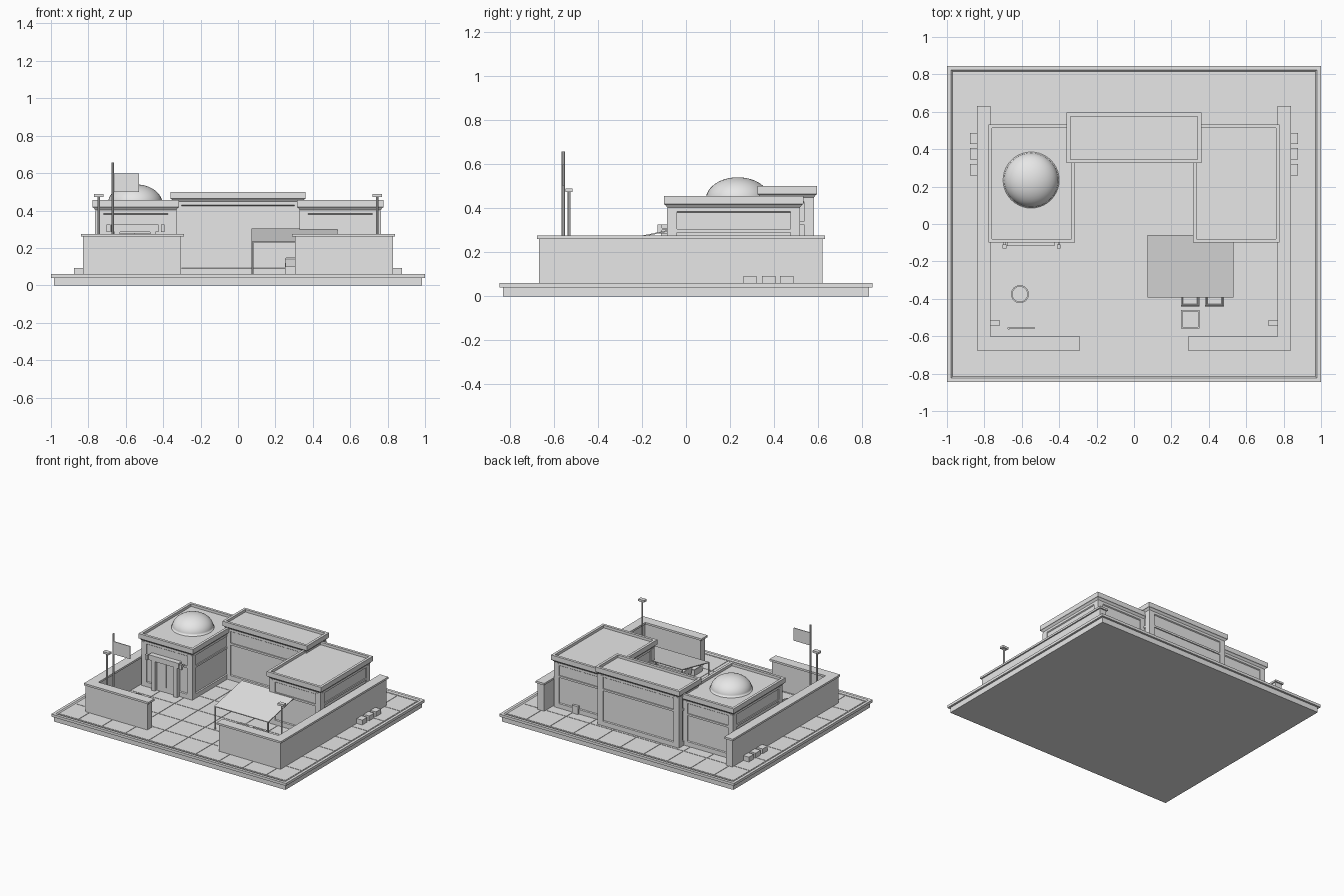
import bpy, bmesh, math
from mathutils import Vector

cube = bpy.data.objects.get("Cube")
if cube:
    bpy.data.objects.remove(cube)

stone = bpy.data.materials.new("pale_grey_stone")
stone.use_nodes = True
GREY = (0.8, 0.8, 0.8, 1)
stone.diffuse_color = GREY
stone.node_tree.nodes["Principled BSDF"].inputs["Base Color"].default_value = GREY


def finish(name, bm):
    bmesh.ops.recalc_face_normals(bm, faces=bm.faces)
    mesh = bpy.data.meshes.new(name)
    bm.to_mesh(mesh)
    bm.free()
    mesh.materials.append(stone)
    obj = bpy.data.objects.new(name, mesh)
    bpy.context.collection.objects.link(obj)
    return obj


def add_box(bm, x0, x1, y0, y1, z0, z1):
    verts = bmesh.ops.create_cube(bm, size=1)["verts"]
    for v in verts:
        v.co = Vector(((x0 + x1) / 2 + v.co.x * (x1 - x0),
                       (y0 + y1) / 2 + v.co.y * (y1 - y0),
                       (z0 + z1) / 2 + v.co.z * (z1 - z0)))


def boxes(name, *items):
    bm = bmesh.new()
    for item in items:
        add_box(bm, *item)
    return finish(name, bm)


def loft(name, x0, x1, y0, y1, profile):
    """Stack rectangles; each profile entry is (inset, height)."""
    bm = bmesh.new()
    rings = [[bm.verts.new(p) for p in ((x0 + i, y0 + i, z), (x1 - i, y0 + i, z),
                                        (x1 - i, y1 - i, z), (x0 + i, y1 - i, z))]
             for i, z in profile]
    for a, b in zip(rings, rings[1:]):
        for k in range(4):
            n = (k + 1) % 4
            bm.faces.new((a[k], a[n], b[n], b[k]))
    bm.faces.new(rings[0])
    bm.faces.new(rings[-1])
    return finish(name, bm)


def lathe(name, x, y, profile, sides=24, smooth=False):
    """Turn a (radius, height) profile around a vertical axis."""
    bm = bmesh.new()
    pts = [bm.verts.new((r, 0, z)) for r, z in profile]
    edges = [bm.edges.new(p) for p in zip(pts, pts[1:])]
    bmesh.ops.spin(bm, geom=pts + edges, axis=(0, 0, 1), cent=(0, 0, 0),
                   angle=2 * math.pi, steps=sides)
    bmesh.ops.remove_doubles(bm, verts=bm.verts, dist=0.0005)
    bmesh.ops.translate(bm, verts=bm.verts, vec=(x, y, 0))
    obj = finish(name, bm)
    if smooth:
        for p in obj.data.polygons:
            p.use_smooth = True
    return obj


def sided(s, a, b):
    return tuple(sorted((s * a, s * b)))


# Base slab with an overhanging lip and a sunken floor
FLOOR = 0.052
loft("base", -1, 1, -0.845, 0.845,
     [(0.015, 0), (0.015, 0.04), (0, 0.04), (0, 0.06), (0.022, 0.06), (0.03, FLOOR)])

# Paving tiles separated by fine joints
bm = bmesh.new()
X, Y, P, G = 0.965, 0.81, 0.2, 0.002
for i in range(-5, 5):
    for j in range(-5, 5):
        tx, ty = (max(i * P, -X), min(i * P + P, X)), (max(j * P, -Y), min(j * P + P, Y))
        if ty[1] - ty[0] > 4 * G:
            add_box(bm, tx[0] + G, tx[1] - G, ty[0] + G, ty[1] - G, FLOOR - 0.003, FLOOR + 0.003)
finish("paving_tiles", bm)

# Buildings: plinth, body, flared cornice, parapet and sunken roof


def building(name, rect, top, foot_band):
    loft(name, *rect,
         [(0.014, 0.04), (0.014, 0.09), (0.022, 0.094), (0.022, top - 0.075),
          (0.015, top - 0.07), (0.015, top - 0.052), (0.006, top - 0.04), (0, top - 0.037),
          (0, top), (0.02, top), (0.02, top - 0.02)])
    x0, x1, y0, y1 = rect
    d, w = 0.014, 0.045
    # Corner pilasters and a thin string course
    boxes(name + "_corner_pilasters",
          *[(min(cx, cx + sx * w), max(cx, cx + sx * w),
             min(cy, cy + sy * w), max(cy, cy + sy * w), 0.05, top - 0.06)
            for cx, sx in ((x0 + d, 1), (x1 - d, -1))
            for cy, sy in ((y0 + d, 1), (y1 - d, -1))])
    boxes(name + "_string_course",
          (x0 + d, x1 - d, y0 + d, y1 - d, foot_band, foot_band + 0.015))


building("right_wing", (-0.778, -0.315, -0.1, 0.532), 0.455, 0.29)
building("left_wing", (0.315, 0.778, -0.1, 0.532), 0.455, 0.29)
building("rear_hall", (-0.36, 0.36, 0.325, 0.595), 0.5, 0.325)
boxes("rear_wall_hatch", (0.55, 0.6, 0.5, 0.53, 0.05, 0.115))

# Dome on the right wing
steps = 12
lathe("dome", -0.55, 0.235,
      [(0.15, 0.43), (0.15, 0.44)] +
      [(0.145 * math.cos(a), 0.44 + 0.1 * math.sin(a))
       for a in (k * math.pi / 2 / steps for k in range(steps + 1))], 40, True)

# Doorway with lintel, double door and wall lamps
boxes("doorway_frame", (-0.66, -0.63, -0.113, -0.07, 0.05, 0.285),
      (-0.47, -0.44, -0.113, -0.07, 0.05, 0.285),
      (-0.68, -0.425, -0.118, -0.07, 0.285, 0.325))
boxes("door_leaves", (-0.628, -0.552, -0.09, -0.07, 0.05, 0.28),
      (-0.548, -0.472, -0.09, -0.07, 0.05, 0.28))
for x in (-0.693, -0.402):
    boxes("wall_lamp", (x - 0.01, x + 0.01, -0.13, -0.11, 0.285, 0.325),
          (x - 0.005, x + 0.005, -0.115, -0.08, 0.30, 0.31))

for s in (-1, 1):
    side = "left" if s > 0 else "right"
    # Courtyard wall with an overhanging coping
    boxes(side + "_courtyard_wall",
          (*sided(s, 0.775, 0.83), -0.668, 0.62, 0.04, 0.26),
          (*sided(s, 0.305, 0.775), -0.668, -0.61, 0.04, 0.26))
    boxes(side + "_wall_coping",
          (*sided(s, 0.768, 0.84), -0.677, 0.63, 0.26, 0.275),
          (*sided(s, 0.29, 0.768), -0.677, -0.602, 0.26, 0.275))
    # Outdoor crates along the wall
    for y in (0.29, 0.375, 0.457):
        boxes(side + "_wall_crate", (*sided(s, 0.82, 0.877), y - 0.03, y + 0.03, 0.05, 0.092))
    # Lamp posts
    lathe(side + "_lamp_post", s * 0.744, -0.53,
          [(0, 0.05), (0.007, 0.05), (0.007, 0.475), (0, 0.475)], 8)
    boxes(side + "_lamp_head", (*sided(s, 0.719, 0.769), -0.546, -0.514, 0.473, 0.489))

# Flagpole and flag
lathe("flagpole", -0.67, -0.557,
      [(0, 0.05), (0.007, 0.05), (0.007, 0.658), (0, 0.658)], 8)
boxes("flag", (-0.665, -0.53, -0.56, -0.554, 0.5, 0.598))

# Round well
lathe("well", -0.61, -0.375,
      [(0, 0.05), (0.044, 0.05), (0.044, 0.11), (0.048, 0.112), (0.048, 0.125),
       (0.04, 0.125), (0.04, 0.07), (0, 0.07)])

# Sloping awning on slim posts
bm = bmesh.new()
add_box(bm, 0.073, 0.532, -0.392, -0.058, 0, 0.006)
for v in bm.verts:
    v.co.z += 0.229 + 0.07 * (v.co.y + 0.392) / 0.334
finish("awning", bm)
for x, y, h in ((0.078, -0.387, 0.232), (0.527, -0.387, 0.232), (0.078, -0.064, 0.3)):
    lathe("awning_post", x, y, [(0, 0.05), (0.006, 0.05), (0.006, h), (0, h)], 8)

# Market goods below the awning
boxes("market_counter", (0.25, 0.48, -0.39, -0.33, 0.05, 0.135))
for x in (0.3, 0.43):
    loft("display_basket", x - 0.05, x + 0.05, -0.44, -0.36,
         [(0.012, 0.05), (0, 0.14), (0.008, 0.148), (0.012, 0.138)])
loft("low_crate", 0.25, 0.35, -0.56, -0.46,
     [(0, 0.05), (0, 0.1), (0.008, 0.1), (0.008, 0.09)])
